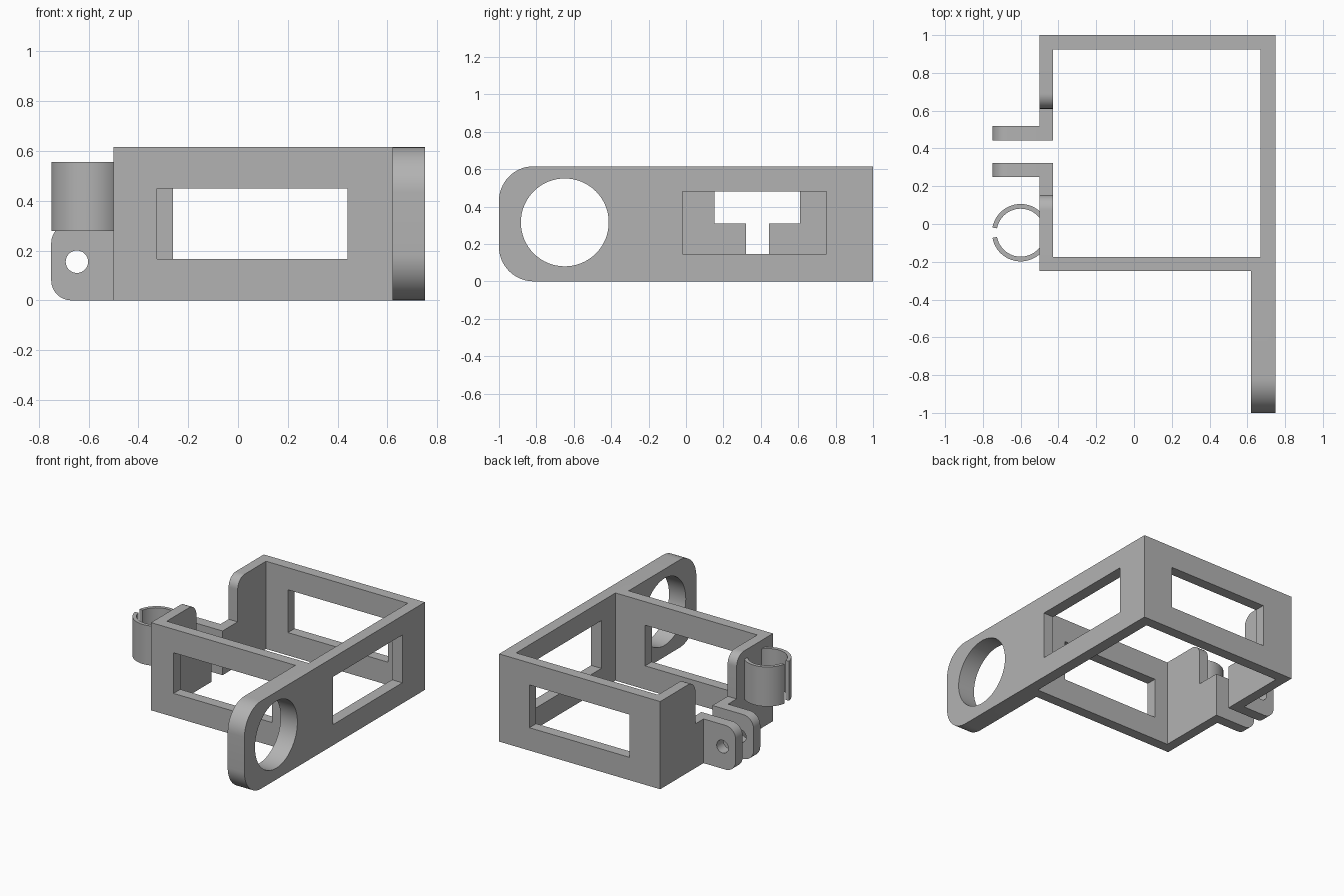
import bpy, bmesh, math
from mathutils import Vector

old = bpy.data.objects.get("Cube")
if old:
    bpy.data.objects.remove(old, do_unlink=True)

grey = bpy.data.materials.new("plain grey")
grey.use_nodes = True
colour = (0.45, 0.45, 0.45, 1)
grey.diffuse_color = colour
grey.node_tree.nodes["Principled BSDF"].inputs["Base Color"].default_value = colour

HEIGHT = 0.615
LEFT, INNER_LEFT, INNER_RIGHT, RIGHT = -0.5, -0.43, 0.67, 0.75
FRONT, INNER_FRONT, INNER_BACK, BACK = -0.25, -0.175, 0.925, 1.0


def outline(corners, steps=12):
    """Turn (a, b[, radius]) right-angle corners into a filleted loop."""
    points = []
    for i, corner in enumerate(corners):
        p = Vector(corner[:2])
        r = corner[2] if len(corner) > 2 else 0
        if not r:
            points.append(p)
            continue
        u = (Vector(corners[i - 1][:2]) - p).normalized()
        v = (Vector(corners[(i + 1) % len(corners)][:2]) - p).normalized()
        centre = p + r * (u + v)
        for k in range(steps + 1):
            t = math.pi / 2 * k / steps
            points.append(centre - r * (v * math.cos(t) + u * math.sin(t)))
    return points


def rect(a0, a1, b0, b1):
    return [(a0, b0), (a1, b0), (a1, b1), (a0, b1)]


def circle(a, b, r, n=64):
    return [(a + r * math.cos(math.tau * k / n), b + r * math.sin(math.tau * k / n)) for k in range(n)]


def prism(name, axis, loop, lo, hi):
    """Extrude a flat loop along one axis."""
    place = {"x": lambda a, b: (lo, a, b),
             "y": lambda a, b: (a, lo, b),
             "z": lambda a, b: (a, b, lo)}[axis]
    bm = bmesh.new()
    face = bm.faces.new([bm.verts.new(place(*p)) for p in loop])
    new = bmesh.ops.extrude_face_region(bm, geom=[face])["geom"]
    shift = Vector([hi - lo if axis == c else 0 for c in "xyz"])
    bmesh.ops.translate(bm, vec=shift, verts=[g for g in new if isinstance(g, bmesh.types.BMVert)])
    bmesh.ops.recalc_face_normals(bm, faces=bm.faces)
    mesh = bpy.data.meshes.new(name)
    bm.to_mesh(mesh)
    bm.free()
    mesh.materials.append(grey)
    obj = bpy.data.objects.new(name, mesh)
    bpy.context.collection.objects.link(obj)
    return obj


def combine(target, other, operation):
    mod = target.modifiers.new(operation, "BOOLEAN")
    mod.operation, mod.solver, mod.object = operation, "EXACT", other
    bpy.context.view_layer.objects.active = target
    bpy.ops.object.modifier_apply(modifier=mod.name)
    bpy.data.objects.remove(other, do_unlink=True)


# Three frame walls as one U-shaped plan, with the thick arm at the front
frame = prism("frame", "z", [
    (LEFT, FRONT), (0.62, FRONT), (0.62, -1), (RIGHT, -1), (RIGHT, BACK), (LEFT, BACK),
    (LEFT, INNER_BACK), (INNER_RIGHT, INNER_BACK), (INNER_RIGHT, INNER_FRONT), (LEFT, INNER_FRONT),
], 0, HEIGHT)

# Rounded arm end: trim the square corners
for z, dz in ((0, 1), (HEIGHT, -1)):
    r = 0.185
    arc = [(-1 + r - r * math.sin(math.pi / 2 * k / 16),
            z + dz * r * (1 - math.cos(math.pi / 2 * k / 16))) for k in range(17)]
    tip = [(-1.1, z + dz * r), (-1.1, z - dz * 0.1), (-1 + r, z - dz * 0.1)]
    combine(frame, prism("corner_cutter", "x", arc + tip, 0.5, 0.9), "DIFFERENCE")

# Arm hole and the three windows
for axis, loop, lo, hi in (
    ("x", circle(-0.648, 0.315, 0.235), 0.5, 0.9),
    ("x", rect(-0.02, 0.75, 0.145, 0.48), 0.6, 0.9),
    ("y", rect(-0.325, 0.44, 0.165, 0.45), -0.4, -0.1),
    ("y", rect(-0.26, 0.515, 0.16, 0.46), 0.8, 1.1),
):
    combine(frame, prism("cutter", axis, loop, lo, hi), "DIFFERENCE")

# Stepped halves of the left wall, split by the hinge slot
STEP = 0.31
for end, post, slot in ((FRONT, 0.153, 0.322), (BACK, 0.61, 0.443)):
    half = outline([(end, 0), (slot, 0), (slot, STEP), (post, STEP),
                    (post, HEIGHT, 0.08), (end, HEIGHT)])
    combine(frame, prism("left_wall", "x", half, LEFT, INNER_LEFT), "UNION")

# Pair of hinge tabs with a pin hole
for lo, hi in ((0.248, 0.322), (0.443, 0.52)):
    tab = prism("hinge_tab", "y", outline([
        (INNER_LEFT - 0.02, 0), (INNER_LEFT - 0.02, STEP), (-0.75, STEP, 0.08), (-0.75, 0, 0.08)]), lo, hi)
    combine(tab, prism("pin_cutter", "y", circle(-0.647, 0.155, 0.045, 32), lo - 0.1, hi + 0.1), "DIFFERENCE")
    combine(frame, tab, "UNION")

# Open ring clip on the left wall
gap, n = 0.18, 56
angles = [-math.pi + gap + (math.tau - 2 * gap) * k / n for k in range(n + 1)]


def arc_points(r, turn):
    return [(-0.6 + r * math.cos(a), -0.046 + r * math.sin(a)) for a in turn]


clip = prism("ring_clip", "z", arc_points(0.152, angles) + arc_points(0.127, angles[::-1]), 0.278, 0.555)

# Smooth the curved faces and keep the edges sharp
for obj in (frame, clip):
    bpy.ops.object.select_all(action="DESELECT")
    obj.select_set(True)
    bpy.context.view_layer.objects.active = obj
    bpy.ops.object.shade_smooth_by_angle(angle=math.radians(30))
